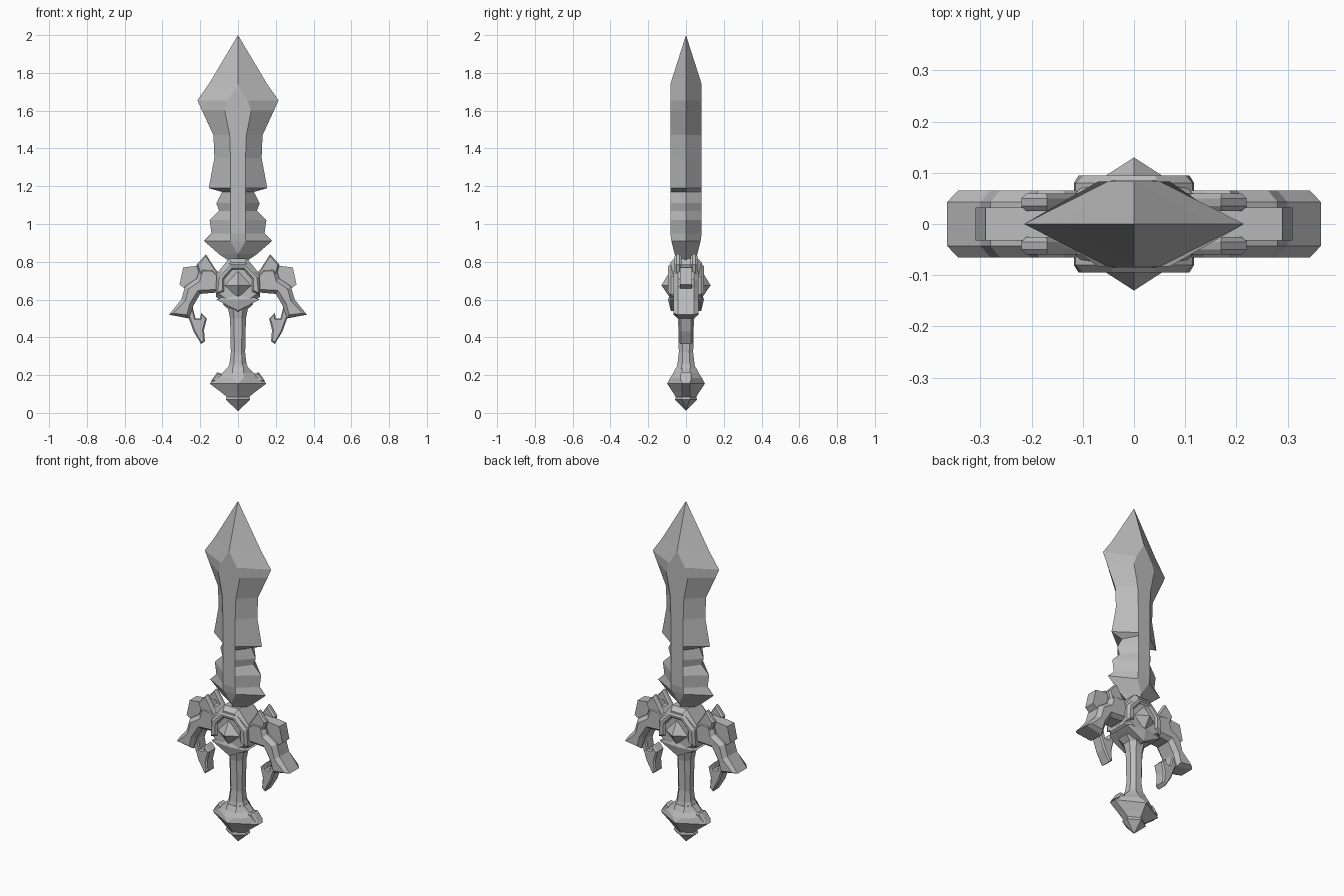
import bpy, bmesh
from math import sin, cos, radians

default_cube = bpy.data.objects.get("Cube")
if default_cube:
    bpy.data.objects.remove(default_cube)

# Single flat colour
stone = bpy.data.materials.new("stone_grey")
stone.use_nodes = True
stone.diffuse_color = (.5, .5, .5, 1)
shader = stone.node_tree.nodes["Principled BSDF"]
shader.inputs["Base Color"].default_value = stone.diffuse_color


def finish(bm, name, mirror_x=False, mirror_y=False):
    """Turn a bmesh into a named object, optionally mirrored."""
    bmesh.ops.remove_doubles(bm, verts=bm.verts[:], dist=.0005)
    bmesh.ops.recalc_face_normals(bm, faces=bm.faces[:])
    mesh = bpy.data.meshes.new(name)
    bm.to_mesh(mesh)
    bm.free()
    mesh.materials.append(stone)
    part = bpy.data.objects.new(name, mesh)
    bpy.context.collection.objects.link(part)
    if mirror_x or mirror_y:
        modifier = part.modifiers.new("mirror", 'MIRROR')
        modifier.use_axis = (mirror_x, mirror_y, False)
        modifier.use_mirror_merge = False


def loft(name, profile, section):
    """Join eight-sided rings; section gives rim depth, flat half-width and depth."""
    bm = bmesh.new()
    rings = []
    for z, width in profile:
        rim, flat, depth = section(z, width)
        quarter = [(width, rim), (flat, depth)]
        half = quarter + [(-x, y) for x, y in reversed(quarter)]
        outline = half + [(-x, -y) for x, y in half]
        rings.append([bm.verts.new((x, y, z)) for x, y in outline])
    for lower, upper in zip(rings, rings[1:]):
        for i in range(len(lower)):
            bm.faces.new((lower[i - 1], lower[i], upper[i], upper[i - 1]))
    bm.faces.new(rings[0])
    bm.faces.new(rings[-1])
    finish(bm, name)


def plate(name, outline, near, far, chamfer=0, mirror_x=False, mirror_y=False):
    """Extrude an x-z outline between two depths, with sloping rims."""
    bm = bmesh.new()
    front = [bm.verts.new((x, near + chamfer, z)) for x, z in outline]
    back = [bm.verts.new((x, far - chamfer, z)) for x, z in outline]
    caps = [bm.faces.new(front), bm.faces.new(back)]
    for i in range(len(outline)):
        bm.faces.new((front[i - 1], front[i], back[i], back[i - 1]))
    bmesh.ops.recalc_face_normals(bm, faces=bm.faces[:])
    if chamfer:
        for cap in caps:
            bmesh.ops.inset_region(bm, faces=[cap], thickness=chamfer, depth=chamfer,
                                   use_even_offset=False)
    finish(bm, name, mirror_x, mirror_y)


def spike(name, width, low, middle, high, base, tip):
    """Diamond block ending in a point at the front and at the back."""
    bm = bmesh.new()
    for side in (-1, 1):
        for x, z in ((width, middle), (-width, middle), (0, low), (0, high)):
            bm.verts.new((x, side * base, z))
        bm.verts.new((0, side * tip, middle))
    bmesh.ops.convex_hull(bm, input=bm.verts[:])
    finish(bm, name)


def arc(width, height, center=.67, steps=5):
    """Faceted arch open at the bottom."""
    angles = [radians(-20 + 220 * i / steps) for i in range(steps + 1)]
    return [(width * cos(a), center + height * sin(a)) for a in angles]


# Blade: a ridge splits into a narrow flat that closes again at each end
def blade_section(z, width):
    depth = min(.083, (2 - z) * .32, (z - .6) * .25)
    flat = max(0, min(.04 + max(0, z - 1.45) * .2, (z - .85) * .7, (1.74 - z) * .6))
    return 0, flat, depth


loft("blade", [(.8, .04), (.84, .1), (.91, .18), (.95, .14), (1.02, .15), (1.07, .1),
               (1.11, .115), (1.17, .085), (1.19, .155), (1.35, .125), (1.47, .13),
               (1.6, .19), (1.655, .215), (1.74, .155), (2, 0)], blade_section)

# Guard hub, raised arch and pointed studs
plate("guard_hub", arc(.125, .16) + [(0, .535)], -.085, .085, chamfer=.025)
plate("hub_arch", arc(.125, .13) + arc(.075, .09)[::-1], -.095, .095, chamfer=.015)
spike("hub_chevron", .115, low=.54, middle=.6, high=.64, base=.08, tip=.095)
spike("hub_stud", .07, low=.61, middle=.675, high=.75, base=.085, tip=.13)

# Curved guard arms with hooks, paired ears and blocks
plate("guard_arm", [(.08, .64), (.08, .72), (.13, .77), (.2, .77), (.22, .71),
                    (.28, .67), (.3, .6), (.365, .52), (.26, .5), (.235, .57),
                    (.2, .63)], -.065, .065, chamfer=.022, mirror_x=True)
plate("guard_hook", [(.32, .53), (.26, .5), (.235, .43), (.195, .365), (.175, .38),
                     (.18, .44), (.165, .5), (.195, .53), (.2, .5), (.225, .5),
                     (.24, .56)], -.035, .035, chamfer=.008, mirror_x=True)
plate("guard_ear", [(.1, .73), (.17, .84), (.22, .785), (.2, .72)],
      .025, .06, chamfer=.01, mirror_x=True, mirror_y=True)
plate("guard_block", [(.12, .72), (.16, .785), (.29, .77), (.31, .68), (.27, .65)],
      -.032, .032, mirror_x=True)


# Grip: slim octagon flaring into the guard and the pommel
def grip_section(z, width):
    return width * .45, width * .5, min(width, .06)


loft("grip", [(.2, .07), (.26, .045), (.32, .038), (.5, .042), (.55, .052),
              (.575, .08), (.61, .08)], grip_section)


# Pommel: ridged below its widest line, flat-fronted above it
def pommel_section(z, width):
    flat = .03 if z > .16 else 0
    return min(.02, width), flat, width * .5 + .025 if width else 0


loft("pommel", [(.01, 0), (.07, .065), (.085, .06), (.11, .09), (.155, .15),
                (.185, .12), (.21, .085), (.24, .055)], pommel_section)
plate("pommel_fin", [(.06, .2), (.11, .215), (.145, .165), (.06, .17)],
      -.03, .03, chamfer=.01, mirror_x=True)
